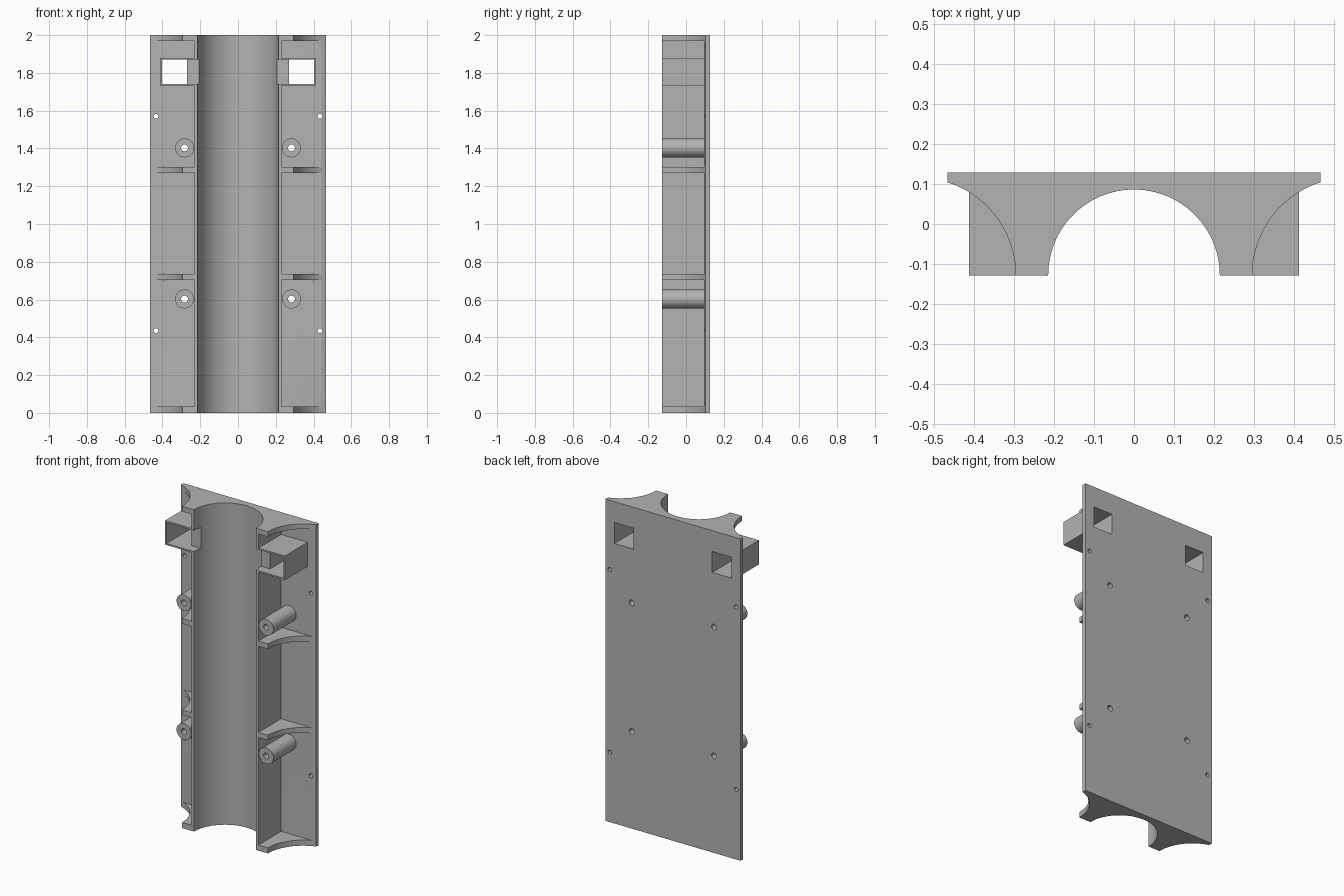
import bpy, bmesh, math
from mathutils import Matrix, Vector

if "Cube" in bpy.data.objects:
    bpy.data.objects.remove(bpy.data.objects["Cube"])

grey = bpy.data.materials.new("plain_grey")
grey.use_nodes = True
grey.diffuse_color = (0.45, 0.45, 0.45, 1)
grey.node_tree.nodes["Principled BSDF"].inputs["Base Color"].default_value = (0.45, 0.45, 0.45, 1)

FRONT, BACK, FACE = -0.128, 0.128, 0.095     # front edge, back face, plate front face
WIDTH, HEIGHT, WALL = 0.465, 2.0, 0.23       # half width, height, channel wall side
SIDE_X, SIDE_R, CHANNEL_R = 0.538, 0.243, 0.214
cutters = []


def finish(name, bm):
    bmesh.ops.recalc_face_normals(bm, faces=bm.faces)
    mesh = bpy.data.meshes.new(name)
    bm.to_mesh(mesh)
    bm.free()
    mesh.materials.append(grey)
    obj = bpy.data.objects.new(name, mesh)
    bpy.context.collection.objects.link(obj)
    return obj


def extrude(name, outline, z0, z1):
    bm = bmesh.new()
    face = bm.faces.new([bm.verts.new((x, y, z0)) for x, y in outline])
    top = bmesh.ops.extrude_face_region(bm, geom=[face])["geom"]
    bmesh.ops.translate(bm, vec=(0, 0, z1 - z0),
                        verts=[v for v in top if isinstance(v, bmesh.types.BMVert)])
    return finish(name, bm)


def box(name, x0, x1, y0, y1, z0, z1):
    return extrude(name, [(x0, y0), (x1, y0), (x1, y1), (x0, y1)], z0, z1)


def rod(name, x, z, radius, y0, y1):
    bm = bmesh.new()
    place = Matrix.Translation(Vector((x, (y0 + y1) / 2, z))) @ Matrix.Rotation(math.pi / 2, 4, "X")
    bmesh.ops.create_cone(bm, cap_ends=True, segments=40, radius1=radius, radius2=radius,
                          depth=y1 - y0, matrix=place)
    return finish(name, bm)


def cutter(obj):
    obj.hide_render = True
    cutters.append(obj)
    return obj


def cut(obj, tools):
    for tool in tools:
        mod = obj.modifiers.new("cut", "BOOLEAN")
        mod.operation = "DIFFERENCE"
        mod.solver = "EXACT"
        mod.object = tool
    bpy.context.view_layer.update()
    mesh = bpy.data.meshes.new_from_object(obj.evaluated_get(bpy.context.evaluated_depsgraph_get()))
    obj.modifiers.clear()
    obj.data = mesh


def side_arc(y0, y1, side, steps):
    """Concave side curve from depth y0 to depth y1."""
    a0, a1 = (math.asin((y - FRONT) / SIDE_R) for y in (y0, y1))
    angles = [a0 + (a1 - a0) * i / steps for i in range(steps + 1)]
    return [(side * (SIDE_X - SIDE_R * math.cos(a)), FRONT + SIDE_R * math.sin(a)) for a in angles]


edge_y = FRONT + math.sqrt(SIDE_R ** 2 - (SIDE_X - WIDTH) ** 2)

# back plate with hollowed front corners
plate = extrude("back_plate", side_arc(FACE, edge_y, 1, 4) + [(WIDTH, BACK), (-WIDTH, BACK)]
                + side_arc(FACE, edge_y, -1, 4)[::-1], 0, HEIGHT)

# half-round channel running the full height
arc = [math.pi * i / 48 for i in range(49)]
channel = extrude("central_channel",
                  [(CHANNEL_R * math.cos(a), FRONT + CHANNEL_R * math.sin(a)) for a in arc]
                  + [(-WALL, FRONT), (-WALL, FACE), (WALL, FACE), (WALL, FRONT)], 0, HEIGHT)

parts, plate_cuts, channel_cuts = [plate, channel], [], []
for side, label in ((1, "left"), (-1, "right")):
    # cross ribs
    for i, (z0, z1) in enumerate(((0, 0.035), (0.703, 0.735), (1.27, 1.303), (1.968, HEIGHT))):
        outline = [(side * WALL, FACE), (side * WALL, FRONT)] + side_arc(FRONT, FACE, side, 24)
        parts.append(extrude(f"{label}_rib_{i + 1}", outline, z0, z1))

    # screw posts and plate holes
    for i, (post_z, hole_z) in enumerate(((0.603, 0.435), (1.403, 1.57))):
        bore = cutter(rod("bore_cutter", side * 0.283, post_z, 0.018, -0.3, 0.3))
        small = cutter(rod("hole_cutter", side * 0.434, hole_z, 0.0125, -0.3, 0.3))
        post = rod(f"{label}_screw_post_{i + 1}", side * 0.283, post_z, 0.05, FRONT, FACE)
        cut(post, [bore])
        parts.append(post)
        plate_cuts += [bore, small]

    # square socket, open through the plate and notched into the channel wall
    window = cutter(box("window_cutter", side * 0.27, side * 0.402, -0.3, 0.3, 1.74, 1.87))
    notch = cutter(box("notch_cutter", side * 0.206, side * 0.28, -0.3, -0.07, 1.74, 1.87))
    socket = box(f"{label}_socket", side * WALL, side * 0.412, FRONT, FACE, 1.73, 1.88)
    cut(socket, [window, notch])
    parts.append(socket)
    plate_cuts.append(window)
    channel_cuts.append(notch)

cut(plate, plate_cuts)
cut(channel, channel_cuts)
for obj in cutters:
    bpy.data.objects.remove(obj)

# smooth curves, sharp corners
bpy.ops.object.select_all(action="DESELECT")
for obj in parts:
    obj.select_set(True)
bpy.context.view_layer.objects.active = plate
bpy.ops.object.shade_smooth_by_angle(angle=math.radians(30))
